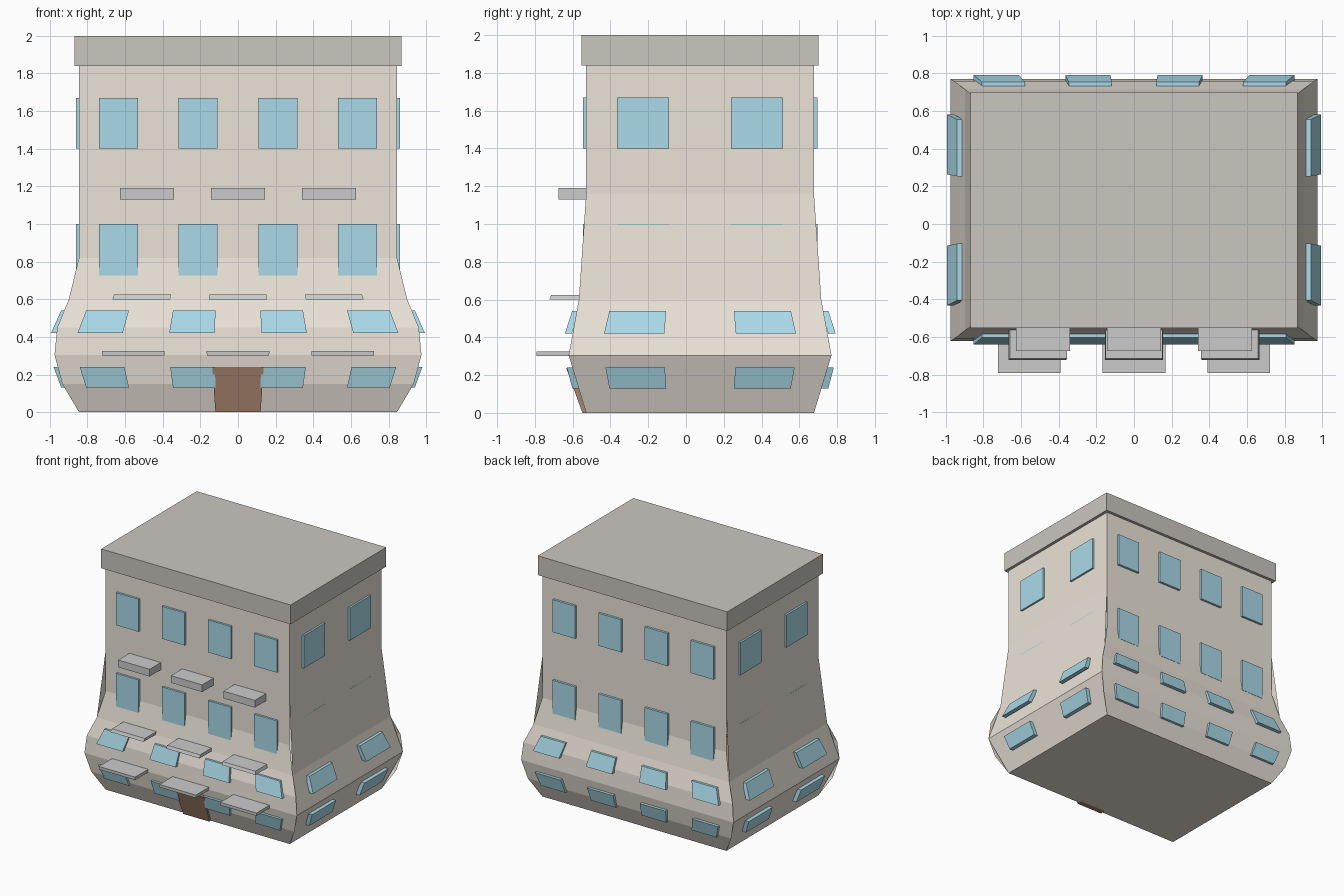
import bpy, bmesh

if "Cube" in bpy.data.objects:
    bpy.data.objects.remove(bpy.data.objects["Cube"])

CY = 0.0745            # plan centre in y
HX, HY = 0.845, 0.603  # half size of the straight walls

# bulge of the lower storeys: height -> plan scale
BULGE = [(0, 1), (.15, 1.105), (.24, 1.138), (.305, 1.154), (.42, 1.154),
         (.45, 1.137), (.54, 1.092), (.6, 1.064), (.72, 1.0), (.82, 1.0), (2, 1.0)]


def scale_at(z):
    for (z0, s0), (z1, s1) in zip(BULGE, BULGE[1:]):
        if z <= z1:
            return s0 + (s1 - s0) * (z - z0) / (z1 - z0)
    return 1.0


def material(name, rgb):
    m = bpy.data.materials.new(name)
    m.diffuse_color = (*rgb, 1)
    m.use_nodes = True
    m.node_tree.nodes["Principled BSDF"].inputs["Base Color"].default_value = m.diffuse_color
    return m


plaster = material("plaster", (.83, .77, .69))
glass = material("glass", (.40, .70, .81))
stone = material("roof_stone", (.60, .57, .53))
wood = material("door_wood", (.42, .25, .17))


def make(name, bm, mat=None):
    me = bpy.data.meshes.new(name)
    bm.to_mesh(me)
    bm.free()
    ob = bpy.data.objects.new(name, me)
    bpy.context.collection.objects.link(ob)
    if mat:
        me.materials.append(mat)
    return ob


def block(name, x0, x1, y0, y1, levels, mat=None):
    """Box through the given heights; plan (relative to centre) follows the bulge."""
    bm = bmesh.new()
    rings = []
    for z in levels:
        s = scale_at(z)
        rings.append([bm.verts.new((x * s, CY + y * s, z))
                      for x, y in ((x0, y0), (x1, y0), (x1, y1), (x0, y1))])
    for lo, hi in zip(rings, rings[1:]):
        for i in range(4):
            j = (i + 1) % 4
            bm.faces.new((lo[i], lo[j], hi[j], hi[i]))
    bm.faces.new(rings[0][::-1])
    bm.faces.new(rings[-1])
    return make(name, bm, mat)


# walls: long and short sides bend at different heights
bm = bmesh.new()
corners = [(-HX, -HY), (HX, -HY), (HX, HY), (-HX, HY)]


def wall_point(c, z):
    s = scale_at(z)
    return bm.verts.new((c[0] * s, CY + c[1] * s, z))


LONG = (0, .15, .305, .45, .6, .82, 1.84)
SHORT = (0, .305, .6, 1.16, 1.84)
for i in range(4):
    a, b = corners[i], corners[(i + 1) % 4]
    rows = [(wall_point(a, z), wall_point(b, z)) for z in (SHORT if i % 2 else LONG)]
    for lo, hi in zip(rows, rows[1:]):
        bm.faces.new((lo[0], lo[1], hi[1], hi[0]))
bm.faces.new([wall_point(c, 0) for c in reversed(corners)])
bm.faces.new([wall_point(c, 1.84) for c in corners])
bmesh.ops.remove_doubles(bm, verts=bm.verts, dist=1e-5)
make("walls", bm, plaster)

# roof slab
block("roof", -.87, .87, -.627, .627, (1.84, 2.0), stone)

# windows on all four sides
for row, levels in enumerate([(.13, .24), (.42, .54), (.725, 1.0), (1.4, 1.67)]):
    for x in (-.635, -.2125, .2125, .635):
        block(f"front_window_{row}", x - .104, x + .104, -.62, -.588, levels, glass)
        block(f"back_window_{row}", x - .104, x + .104, .588, .622, levels, glass)
    for y in (-.302, .302):
        block(f"right_window_{row}", .83, .861, y - .138, y + .138, levels, glass)
        block(f"left_window_{row}", -.861, -.83, y - .138, y + .138, levels, glass)

# balcony slabs
for row, levels in enumerate([(.3, .325), (.6, .625), (1.13, 1.19)]):
    for x in (-.483, 0, .483):
        block(f"balcony_{row}", x - .144, x + .144, -.75, -.59, levels)

# front door
block("door", -.12, .12, -.623, -.575, (0, .237), wood)
